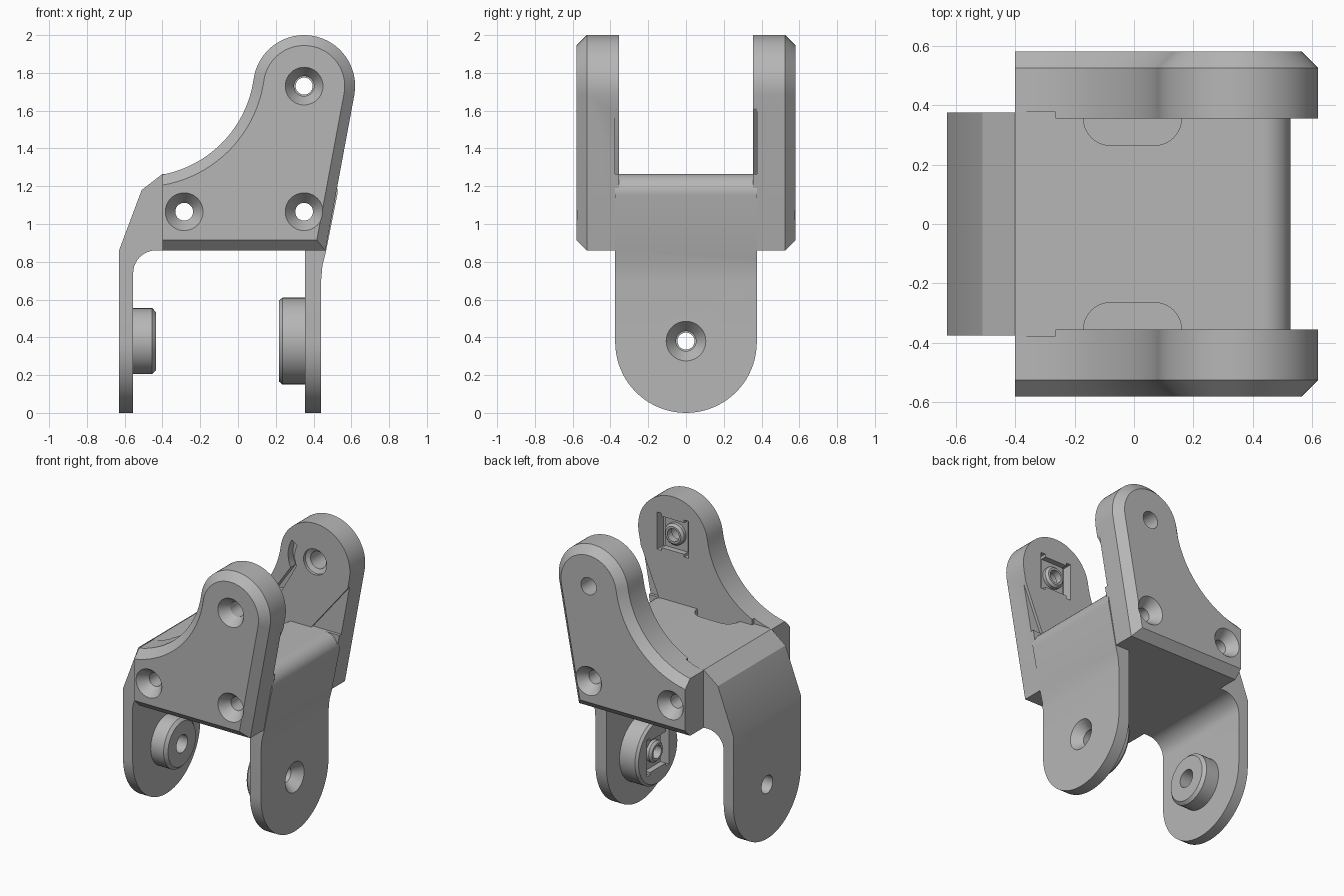
import bpy, bmesh
from math import sin, cos, pi, radians, acos, atan2
from mathutils import Vector

old = bpy.data.objects.get("Cube")
if old:
    bpy.data.objects.remove(old)

grey = bpy.data.materials.new("plain_grey")
grey.use_nodes = True
GREY = (0.47, 0.47, 0.47, 1)
grey.diffuse_color = GREY
grey.node_tree.nodes["Principled BSDF"].inputs["Base Color"].default_value = GREY

# Maps (u, v) in a plane plus a distance along the axis to 3D
PLACE = {"x": lambda u, v, w: (w, u, v),
         "y": lambda u, v, w: (u, w, v),
         "z": lambda u, v, w: (u, v, w)}


def arc(cx, cy, r, a, b, n=16):
    return [(cx + r * cos(a + (b - a) * i / n), cy + r * sin(a + (b - a) * i / n))
            for i in range(n + 1)]


def loft(name, axis, sections):
    """Closed solid through (outline, distance) sections."""
    bm = bmesh.new()
    rings = [[bm.verts.new(PLACE[axis](u, v, w)) for u, v in pts] for pts, w in sections]
    n = len(rings[0])
    bm.faces.new(rings[0])
    bm.faces.new(rings[-1])
    for lo, hi in zip(rings, rings[1:]):
        for i in range(n):
            j = (i + 1) % n
            bm.faces.new((lo[i], lo[j], hi[j], hi[i]))
    bmesh.ops.recalc_face_normals(bm, faces=bm.faces)
    me = bpy.data.meshes.new(name)
    bm.to_mesh(me)
    bm.free()
    me.materials.append(grey)
    ob = bpy.data.objects.new(name, me)
    bpy.context.scene.collection.objects.link(ob)
    return ob


def prism(name, axis, pts, a, b):
    return loft(name, axis, [(pts, a), (pts, b)])


def lathe(name, axis, u, v, stations):
    return loft(name, axis, [(arc(u, v, r, 0, 2 * pi, 40)[:-1], w) for w, r in stations])


def rect(u, v, w, h):
    return [(u - w / 2, v - h / 2), (u + w / 2, v - h / 2),
            (u + w / 2, v + h / 2), (u - w / 2, v + h / 2)]


helpers = []


def cut(ob, *tools, mode="DIFFERENCE"):
    for tool in tools:
        tool.hide_render = True
        if tool not in helpers:
            helpers.append(tool)
        mod = ob.modifiers.new("cut", "BOOLEAN")
        mod.operation = mode
        mod.solver = "EXACT"
        mod.object = tool
        bpy.context.view_layer.update()
        done = bpy.data.meshes.new_from_object(
            ob.evaluated_get(bpy.context.evaluated_depsgraph_get()))
        ob.modifiers.clear()
        ob.data = done


def nut_trap(axis, u, v, face, inward):
    """Square seat with two deeper side slots."""
    out = face - inward * 0.02
    tools = [prism("seat_cutter", axis, rect(u, v, 0.2, 0.22), out, face + inward * 0.04)]
    for s in (-1, 1):
        tools.append(prism("slot_cutter", axis, rect(u + s * 0.105, v, 0.035, 0.26),
                           out, face + inward * 0.07))
    return tools


def nut_ring(name, axis, u, v, face, inward):
    ring = lathe(name, axis, u, v, [(face + inward * 0.05, 0.075),
                                    (face + inward * 0.015, 0.075), (face, 0.06)])
    cut(ring, lathe("bore_cutter", axis, u, v, [(face - 0.2, 0.045), (face + 0.2, 0.045)]))
    return ring


EYE_X, EYE_Z, EYE_R = 0.35, 1.73, 0.27
BASE, TOP, BACK, SLOPE = 0.86, 1.265, -0.40, 0.186


def plate_outline(d):
    """Side plate outline, inset by d on all but its straight rear edge."""
    r, sweep, big = EYE_R - d, radians(172), 0.6 + d
    lean = -atan2(SLOPE, 1)
    tx, tz = EYE_X + r * cos(lean), EYE_Z + r * sin(lean)
    hub_x = EYE_X + (EYE_R + 0.6) * cos(sweep)
    hub_z = EYE_Z + (EYE_R + 0.6) * sin(sweep)
    end = -acos((BACK - hub_x) / big)
    return ([(BACK, BASE + d), (tx + (BASE + d - tz) * SLOPE, BASE + d)]
            + arc(EYE_X, EYE_Z, r, lean, sweep, 32)
            + arc(hub_x, hub_z, big, sweep - pi, end, 24)[1:])


# Central bridge with its two legs
side = ([(-0.63, 0), (-0.555, 0)] + arc(-0.435, 0.74, 0.12, pi, pi / 2, 10)
        + [(0.355, BASE), (0.355, 0), (0.44, 0), (0.44, 0.70), (0.447, 0.78), (0.467, BASE)]
        + arc(0.432, 1.17, 0.095, -0.18, pi / 2, 10)
        + [(BACK, TOP), (-0.51, 1.18), (-0.63, BASE)])
bridge = prism("bridge_and_legs", "y", side, -0.375, 0.375)
cut(bridge, prism("leg_end_shape", "x", [(0.375, 2)] + arc(0, 0.375, 0.375, 0, -pi, 40)
                  + [(-0.375, 2)], -1, 1), mode="INTERSECT")

# Shallow rounded recesses in the bridge top beside each plate
for s in (-1, 1):
    pocket = ([(-0.17, s * 0.39)] + [(x, s * y) for x, y in arc(-0.08, 0.355, 0.09, pi, 1.5 * pi, 8)]
              + [(x, s * y) for x, y in arc(0.07, 0.355, 0.09, -pi / 2, 0, 8)] + [(0.16, s * 0.39)])
    cut(bridge, prism("recess_cutter", "z", pocket, TOP - 0.06, TOP + 0.1))

# Bosses on the inner faces of the legs
right_boss = lathe("large_leg_boss", "x", 0, 0.38, [(0.37, 0.23), (0.235, 0.23), (0.218, 0.215)])
left_boss = lathe("small_leg_boss", "x", 0, 0.38, [(-0.57, 0.175), (-0.455, 0.175), (-0.435, 0.155)])
cut(right_boss, *nut_trap("x", 0, 0.38, 0.218, 1))

leg_screw = lathe("leg_screw_cutter", "x", 0, 0.38,
                  [(0.1, 0.053), (0.375, 0.053), (0.44, 0.105), (0.46, 0.105)])
leg_pin = lathe("leg_pin_cutter", "x", 0, 0.38, [(-0.8, 0.062), (-0.3, 0.062)])
cut(bridge, leg_screw, leg_pin)
cut(right_boss, leg_screw)
cut(left_boss, leg_pin)
parts = [bridge, right_boss, left_boss, nut_ring("leg_nut_ring", "x", 0, 0.38, 0.222, 1)]

# Side plates, bevelled on their outer faces
plates = {}
for s, name in ((-1, "front_side_plate"), (1, "back_side_plate")):
    plate = loft(name, "y", [(plate_outline(0), s * 0.355), (plate_outline(0), s * 0.525),
                             (plate_outline(0.055), s * 0.58)])
    # Thin clearance steps on the inner face
    low = 0.46 if s < 0 else 0.32
    cut(plate,
        prism("step_cutter", "y", [(0.61, 1.62), (low, TOP), (0.57, TOP)], s * 0.33, s * 0.376),
        prism("notch_cutter", "y", rect(-0.345, 1.36, 0.16, 0.19), s * 0.33, s * 0.377))
    plates[s] = plate
    parts.append(plate)

# Two screw holes running through plates and bridge, countersunk at both ends
for x in (-0.285, 0.35):
    screw = lathe("screw_cutter", "y", x, 1.065,
                  [(-0.6, 0.1), (-0.58, 0.1), (-0.51, 0.047),
                   (0.51, 0.047), (0.58, 0.1), (0.6, 0.1)])
    cut(bridge, screw)
    for plate in plates.values():
        cut(plate, screw)

# Front eye: countersink outside, nut trap inside
cut(plates[-1], *nut_trap("y", EYE_X, EYE_Z, -0.355, -1),
    lathe("eye_cutter", "y", EYE_X, EYE_Z,
          [(-0.6, 0.1), (-0.58, 0.1), (-0.51, 0.053), (-0.3, 0.053)]))
parts.append(nut_ring("eye_nut_ring", "y", EYE_X, EYE_Z, -0.357, -1))

# Back eye: plain hole with a shallow inner counterbore and a curved groove
groove = (arc(EYE_X, EYE_Z, 0.21, radians(150), radians(205), 10)
          + [(0.02, 1.44), (0.09, 1.46)]
          + arc(EYE_X, EYE_Z, 0.16, radians(205), radians(150), 10))
cut(plates[1],
    lathe("eye_cutter", "y", EYE_X, EYE_Z,
          [(0.3, 0.09), (0.375, 0.09), (0.39, 0.06), (0.7, 0.06)]),
    prism("groove_cutter", "y", groove, 0.33, 0.41))

for tool in helpers:
    bpy.data.objects.remove(tool)

# Smooth curved walls, crisp edges
for ob in parts:
    bpy.ops.object.select_all(action="DESELECT")
    ob.select_set(True)
    bpy.context.view_layer.objects.active = ob
    bpy.ops.object.shade_smooth_by_angle(angle=radians(25))
